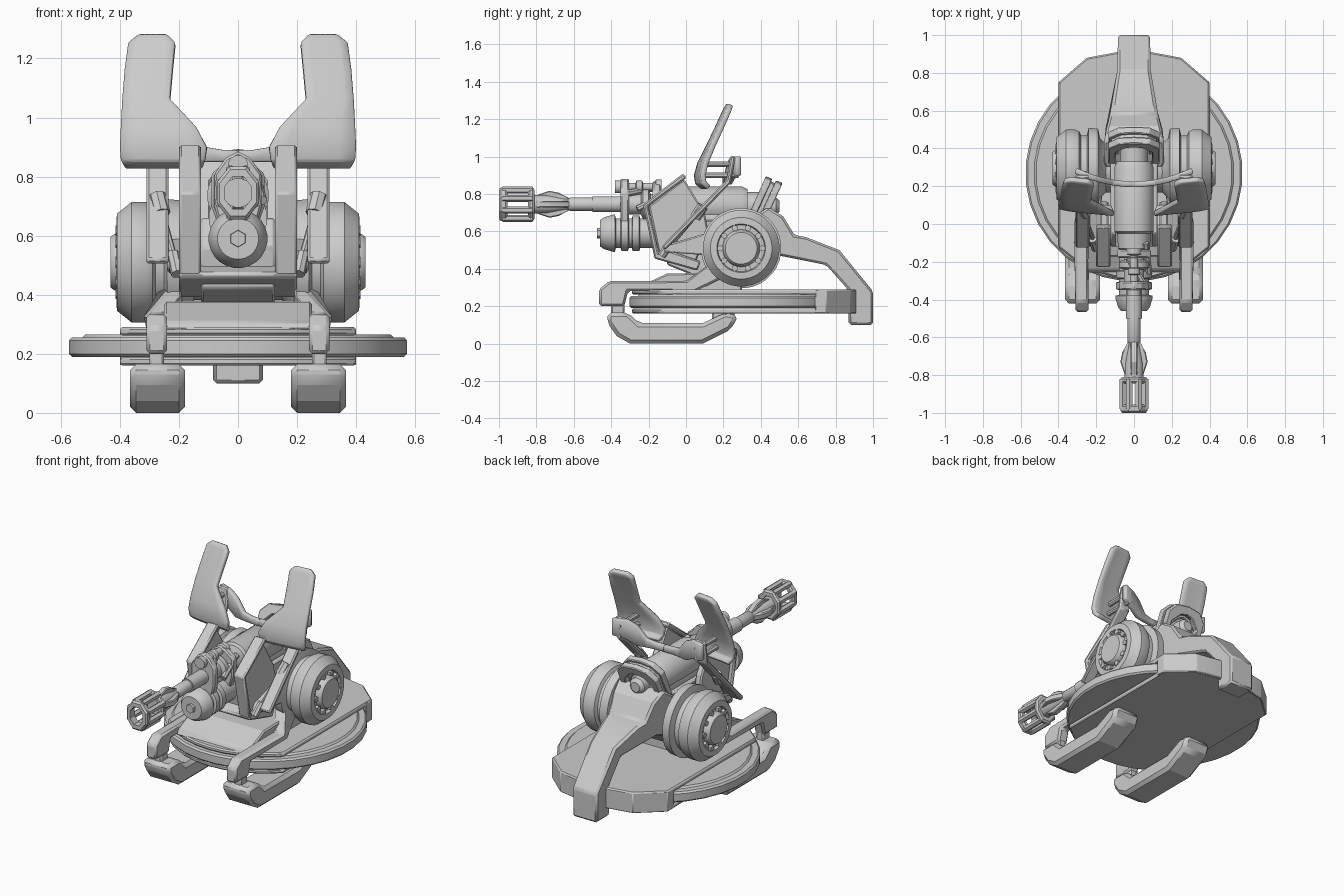
import bpy, bmesh, math
from mathutils import Vector


def finish(name, bm, mirror=False, bevel=0.0, thick=0.0, smooth=35):
    bmesh.ops.remove_doubles(bm, verts=bm.verts, dist=1e-5)
    bmesh.ops.recalc_face_normals(bm, faces=bm.faces)
    me = bpy.data.meshes.new(name)
    bm.to_mesh(me)
    bm.free()
    for p in me.polygons:
        p.use_smooth = True
    me.set_sharp_from_angle(angle=math.radians(smooth))
    ob = bpy.data.objects.new(name, me)
    bpy.context.collection.objects.link(ob)
    if thick:
        m = ob.modifiers.new("Thickness", 'SOLIDIFY')
        m.thickness, m.offset = thick, 0
    if bevel:
        m = ob.modifiers.new("Bevel", 'BEVEL')
        m.width, m.segments, m.limit_method = bevel, 1, 'ANGLE'
    if mirror:
        ob.modifiers.new("Mirror", 'MIRROR')
    return ob


def prism(name, pts, axis, lo, hi, mirror=False, bevel=0.008, warp=None):
    """Extrude a 2D outline along an axis (0 x, 1 y, 2 z)."""
    bm = bmesh.new()
    rings = []
    for t in (lo, hi):
        ring = []
        for p in pts:
            c = list(p)
            c.insert(axis, t)
            ring.append(bm.verts.new(warp(*c) if warp else c))
        rings.append(ring)
        bm.faces.new(ring)
    n = len(pts)
    for i in range(n):
        j = (i + 1) % n
        bm.faces.new((rings[0][i], rings[0][j], rings[1][j], rings[1][i]))
    return finish(name, bm, mirror, bevel, smooth=20)


def lathe(name, prof, a, b, n=24, mirror=False, closed=False, squash=1.0, smooth=35, phase=0.5):
    """Spin (distance, radius) pairs around the line from a towards b."""
    a, d = Vector(a), (Vector(b) - Vector(a)).normalized()
    v = Vector((0, 0, 1)) if abs(d.z) < 0.9 else Vector((0, 1, 0))
    u = d.cross(v).normalized()
    v = u.cross(d)
    prof = prof + [prof[0]] if closed else [(prof[0][0], 0)] + prof + [(prof[-1][0], 0)]
    bm = bmesh.new()
    rings = []
    for t, r in prof:
        angs = [2 * math.pi * (i + phase) / n for i in range(n)]
        rings.append([bm.verts.new(a + d * t + u * r * squash * math.cos(q) + v * r * math.sin(q)) for q in angs])
    for r0, r1 in zip(rings, rings[1:]):
        for i in range(n):
            bm.faces.new((r0[i], r0[(i + 1) % n], r1[(i + 1) % n], r1[i]))
    return finish(name, bm, mirror, smooth=smooth)


def rod(name, a, b, r, n=10, mirror=False):
    return lathe(name, [(0, r), ((Vector(b) - Vector(a)).length, r)], a, b, n, mirror)


def along_y(name, prof, z, n=24, x=0, **kw):
    return lathe(name, prof, (x, 0, z), (x, 1, z), n, **kw)


def strip(name, path, t, x0, x1, **kw):
    """Bent bar of thickness t following a (y, z) path."""
    P = [Vector(p) for p in path]
    off = []
    for i, p in enumerate(P):
        d = (P[min(i + 1, len(P) - 1)] - P[max(i - 1, 0)]).normalized()
        off.append(p + Vector((-d.y, d.x)) * t)
    return prism(name, [tuple(p) for p in P + off[::-1]], 0, x0, x1, **kw)


def sheet(name, grid, thick, mirror=True):
    bm = bmesh.new()
    V = [[bm.verts.new(p) for p in row] for row in grid]
    for r0, r1 in zip(V, V[1:]):
        for i in range(len(r0) - 1):
            bm.faces.new((r0[i], r0[i + 1], r1[i + 1], r1[i]))
    return finish(name, bm, mirror, 0.005, thick)


# Turntable: disc between two plates, with a solid rear
lathe("turntable_disc", [(0.19, 0.565), (0.2, 0.575), (0.245, 0.575), (0.255, 0.565), (0.255, 0.53), (0.265, 0.52)],
      (0, 0.27, 0), (0, 0.27, 1), 32)
rear = [(0.4, 0.75), (0.25, 0.88), (0.09, 0.91), (-0.09, 0.91), (-0.25, 0.88), (-0.4, 0.75)]
front = [(x / 10, 0.27 - math.sqrt(0.56 ** 2 - x * x / 100)) for x in range(-4, 5)]
prism("top_plate", front + rear, 2, 0.262, 0.29)
prism("bottom_plate", front + rear, 2, 0.16, 0.188)
prism("rear_block", [(0.4, 0.69)] + rear + [(-0.4, 0.69)], 2, 0.162, 0.286, bevel=0.004)

# Skids and front arms
prism("skid", [(-0.42, 0.165), (-0.42, 0.11), (-0.37, 0.04), (-0.3, 0), (0.09, 0), (0.24, 0.075), (0.28, 0.15),
               (0.21, 0.165), (0.09, 0.11), (-0.25, 0.11), (-0.31, 0.165)], 0, 0.18, 0.365, mirror=True, bevel=0.02)
prism("skid_pin", [(-0.4, 0.14), (-0.4, 0.22), (-0.33, 0.22), (-0.33, 0.14)], 0, 0.25, 0.3, mirror=True)
prism("skid_rear_mount", [(0.14, 0.1), (0.14, 0.17), (0.26, 0.17), (0.26, 0.12)], 0, 0.21, 0.33, mirror=True)
prism("front_arm", [(-0.465, 0.2), (-0.465, 0.29), (-0.41, 0.335), (0, 0.335), (0.12, 0.42), (0.3, 0.5), (0.3, 0.4),
                    (0.05, 0.28), (-0.31, 0.28), (-0.33, 0.2)], 0, 0.24, 0.31, mirror=True, bevel=0.012,
      warp=lambda x, y, z: (x - 0.08 * (y > 0.05), y, z))
prism("front_ramp", [(-0.26, 0.28), (-0.24, 0.31), (-0.1, 0.375), (0.3, 0.38), (0.3, 0.28)], 0, -0.25, 0.25)

# Rear trail, narrowing towards the foot
def taper(x, y, z):
    k = min(max((y - 0.45) / 0.3, 0), 1)
    return (x * (0.16 - 0.075 * k), y, z)
prism("rear_trail", [(0.3, 0.64), (0.44, 0.73), (0.52, 0.68), (0.58, 0.58), (0.64, 0.57), (0.82, 0.5), (1, 0.28),
                     (1, 0.1), (0.87, 0.1), (0.865, 0.29), (0.75, 0.42), (0.5, 0.47), (0.3, 0.4)],
      0, -1, 1, bevel=0.012, warp=taper)

# Wheels with bolted hubs
lathe("wheel", [(0.14, 0.12), (0.18, 0.16), (0.19, 0.21), (0.24, 0.215), (0.25, 0.175), (0.28, 0.175), (0.29, 0.195),
                (0.31, 0.205), (0.36, 0.205), (0.41, 0.165), (0.412, 0.13), (0.395, 0.125), (0.395, 0.1),
                (0.42, 0.095), (0.432, 0.085)], (0, 0.295, 0.51), (1, 0.295, 0.51), 32, mirror=True)
for i in range(10):
    q = math.tau * i / 10
    y, z = 0.295 + 0.113 * math.cos(q), 0.51 + 0.113 * math.sin(q)
    rod("wheel_bolt", (0.38, y, z), (0.415, y, z), 0.017, 6, mirror=True)
rod("axle", (-0.3, 0.295, 0.51), (0.3, 0.295, 0.51), 0.13, 20)

# Cradle
prism("cradle_body", [(-0.1, 0.42), (-0.12, 0.56), (-0.05, 0.66), (0.4, 0.66), (0.45, 0.5), (0.35, 0.36), (0.05, 0.36)],
      0, -0.125, 0.125)
prism("cradle_front_bar", [(-0.175, 0.475), (-0.17, 0.455), (0.06, 0.39), (0.08, 0.44), (-0.1, 0.5)], 0, -0.2, 0.2)
strip("cradle_frame", [(-0.015, 0.91), (-0.23, 0.745), (-0.17, 0.465), (0.06, 0.4)], 0.03, 0.125, 0.2, mirror=True)
prism("cradle_side_panel", [(-0.01, 0.88), (-0.2, 0.735), (-0.145, 0.48), (0.05, 0.43), (0.12, 0.6), (0.1, 0.7)],
      0, 0.135, 0.18, mirror=True)

# Shield supports and struts
strip("shield_support", [(-0.11, 0.5), (0.24, 0.86), (0.265, 1.0)], 0.028, 0.235, 0.31, mirror=True)
prism("support_foot", [(-0.12, 0.49), (-0.1, 0.53), (0.14, 0.6), (0.14, 0.47)], 0, 0.17, 0.24, mirror=True)
rod("strut", (0.205, -0.12, 0.48), (0.27, 0.08, 0.72), 0.012, 8, mirror=True)
rod("strut_knob", (0.258, 0.05, 0.675), (0.273, 0.09, 0.735), 0.03, 8, mirror=True)
rod("strut_foot", (0.205, -0.13, 0.47), (0.22, -0.08, 0.54), 0.022, 8, mirror=True)

# Curved shields joined by a bow-shaped crossbar
rows = [(0.835, 0.10, 0.12, 0.38), (0.86, 0.07, 0.11, 0.395), (0.9, 0.065, 0.105, 0.398), (0.965, 0.08, 0.14, 0.395),
        (1.06, 0.12, 0.23, 0.39), (1.16, 0.168, 0.221, 0.382), (1.25, 0.21, 0.212, 0.37), (1.278, 0.225, 0.24, 0.335)]
grid = []
for z, y, xi, xo in rows:
    xs = [xi + (xo - xi) * i / 5 for i in range(6)]
    grid.append([(x, y + 0.1 * (x - 0.25) + 0.8 * max(x - 0.3, 0) ** 2 + 0.005, z) for x in xs])
sheet("shield", grid, 0.028)
cols = [(0, 0.85, 0.89), (0.05, 0.85, 0.89), (0.11, 0.85, 0.9), (0.17, 0.85, 0.97), (0.23, 0.88, 1.0), (0.31, 0.9, 1.0)]
sheet("shield_crossbar", [[(x, 0.21 + 0.75 * x * x, lo), (x, 0.21 + 0.75 * x * x, hi)] for x, lo, hi in cols], 0.03)
for z in (0.9, 0.96):
    rod("shield_bracket", (0.27, 0.08, z), (0.27, 0.28, z), 0.016, 8, mirror=True)

# Barrel and receiver
B = 0.745
along_y("barrel", [(-0.83, 0.05), (-0.74, 0.05), (-0.63, 0.03), (-0.62, 0.036), (-0.5, 0.036), (-0.5, 0.043),
                   (-0.33, 0.043), (-0.33, 0.055), (-0.1, 0.055)], B, 16)
along_y("receiver", [(-0.14, 0.06), (-0.13, 0.085), (-0.05, 0.09), (-0.04, 0.105), (0.3, 0.105), (0.33, 0.09),
                     (0.33, 0.075), (0.43, 0.075), (0.43, 0.055), (0.48, 0.05), (0.5, 0.03)], 0.735, 24)
along_y("recoil_sleeve", [(-0.12, 0.1), (0.33, 0.1)], 0.66, 20)
along_y("barrel_collar", [(-0.24, 0.06), (-0.23, 0.08), (-0.2, 0.08), (-0.19, 0.06)], B, 20)

# Muzzle cage: two octagonal rings joined by bars
for y0, y1 in ((-1, -0.955), (-0.845, -0.81)):
    along_y("muzzle_ring", [(y0, 0.06), (y0, 0.085), (y0 + 0.01, 0.097), (y1 - 0.01, 0.097), (y1, 0.085), (y1, 0.06)],
            B, 8, closed=True, squash=0.79, smooth=10)
for i in range(8):
    q = math.tau * (i + 0.5) / 8
    p = (0.065 * math.cos(q), B + 0.082 * math.sin(q))
    lathe("muzzle_bar", [(0, 0.019), (0.16, 0.019)], (p[0], -0.98, p[1]), (p[0], 0, p[1]), 6)
fin = [(-0.82, 0.02), (-0.81, 0.045), (-0.73, 0.072), (-0.68, 0.062), (-0.62, 0.03), (-0.66, 0.02)]
prism("muzzle_fin_side", [(r, y) for y, r in fin], 2, B - 0.018, B + 0.018, mirror=True, bevel=0.005)
for s, label in ((1, "top"), (-1, "bottom")):
    prism("muzzle_fin_" + label, [(y, B + s * r) for y, r in fin], 0, -0.018, 0.018, bevel=0.005)

# Ribbed recoil drum under the barrel
along_y("recoil_drum", [(-0.46, 0.05), (-0.46, 0.07), (-0.44, 0.085), (-0.39, 0.1), (-0.38, 0.1), (-0.375, 0.08),
                        (-0.35, 0.08), (-0.345, 0.095), (-0.31, 0.095), (-0.305, 0.08), (-0.29, 0.08), (-0.285, 0.095),
                        (-0.25, 0.095), (-0.245, 0.08), (-0.1, 0.08)], 0.59, 24)
along_y("drum_nut", [(-0.475, 0.028), (-0.45, 0.03)], 0.59, 6)

# Barrel clamps and top feed tubes
for y, w, top in ((-0.35, 0.08, 0.885), (-0.18, 0.09, 0.87)):
    half = [(0.04, top - 0.02), (w, 0.81), (w, 0.7), (0.055, 0.6)]
    prism("barrel_clamp", [(0, top)] + half + [(-x, z) for x, z in half[::-1]], 1, y, y + 0.045)
along_y("feed_tube", [(-0.38, 0.025), (-0.38, 0.035), (-0.35, 0.035), (-0.34, 0.022), (-0.27, 0.022), (-0.265, 0.034),
                      (-0.235, 0.034), (-0.23, 0.022), (-0.17, 0.022), (-0.16, 0.04), (-0.13, 0.04)], 0.838, 12)
rod("feed_hose_lower", (0.06, -0.33, 0.8), (-0.03, -0.18, 0.83), 0.018, 8)
rod("feed_hose_upper", (0.08, -0.26, 0.72), (0.06, -0.1, 0.8), 0.018, 8)

# Leaning arch over the breech
def arch(w, top):
    return [(w, 0.62), (w, top - 0.06), (w - 0.05, top - 0.01), (0, top), (-w + 0.05, top - 0.01), (-w, top - 0.06), (-w, 0.62)]
lean = lambda x, y, z: (x, y + 0.45 * (z - 0.66), z - 0.4 * (y - 0.38))
for name, w, y0, y1 in (("breech_arch_front", 0.135, 0.33, 0.365), ("breech_arch_mid", 0.12, 0.36, 0.39),
                        ("breech_arch_rear", 0.135, 0.385, 0.42)):
    prism(name, arch(w, 0.74 + w) + arch(w - 0.04, 0.69 + w)[::-1], 1, y0, y1, warp=lean, bevel=0.005)
